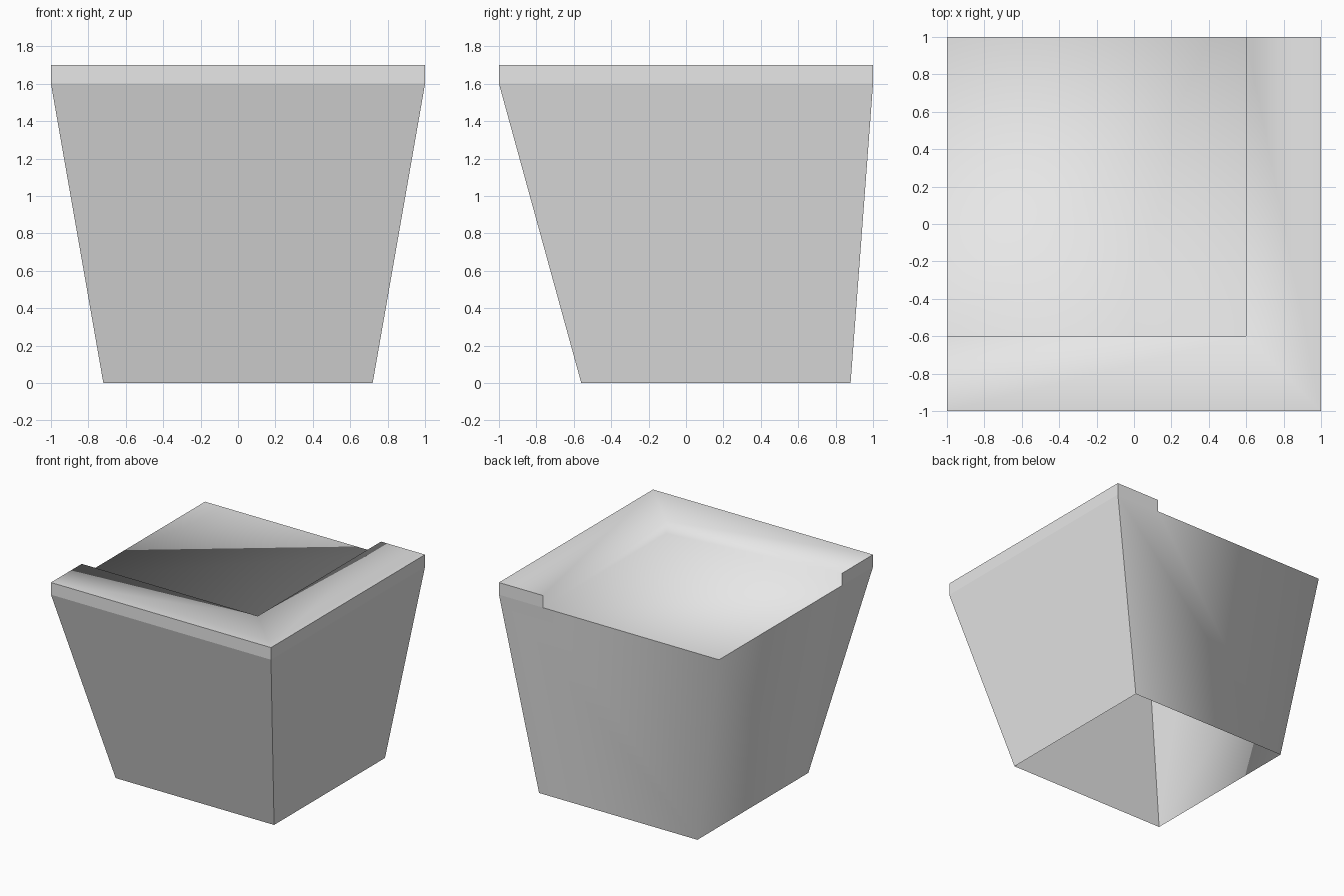
import bpy
import bmesh

cube = bpy.data.objects.get("Cube")
if cube:
    bpy.data.objects.remove(cube, do_unlink=True)

# One plain grey
grey = bpy.data.materials.new("plain_grey")
grey.use_nodes = True
colour = (0.8, 0.8, 0.8, 1)
grey.diffuse_color = colour
grey.node_tree.nodes["Principled BSDF"].inputs["Base Color"].default_value = colour

FLOOR, RIM, STEP = 1.6, 1.7, 0.6

bm = bmesh.new()
points = {}


def v(x, y, z):
    """Shared vertex at a position."""
    if (x, y, z) not in points:
        points[x, y, z] = bm.verts.new((x, y, z))
    return points[x, y, z]


def face(*corners):
    f = bm.faces.new([v(*c) for c in corners])
    f.smooth = True
    return f


def at(z, *plan):
    """Corners of a plan outline lifted to one height."""
    return [(x, y, z) for x, y in plan]


# Tapered walls, open underneath
base = at(0, (-0.72, -0.56), (0.72, -0.56), (0.72, 0.88), (-0.72, 0.88))
front_left, front_right, back_right, back_left = at(FLOOR, (-1, -1), (1, -1), (1, 1), (-1, 1))
step_back, step_in, step_side = at(FLOOR, (STEP, 1), (STEP, -STEP), (-1, -STEP))
face(base[0], base[1], front_right, front_left)
face(base[1], base[2], back_right, front_right)
back_wall = face(base[2], base[3], back_left, step_back, back_right)
side_wall = face(base[3], base[0], front_left, step_side, back_left)


def up(p):
    return (p[0], p[1], RIM)


def band(a, b):
    """Upright strip between the floor level and the rim level."""
    return face(a, b, up(b), up(a))


# Upright outer band of the raised corner rim, with its two ends
for a, b in ((front_left, front_right), (front_right, back_right),
             (back_right, step_back), (step_side, front_left)):
    band(a, b)

# Recessed floor, inner step and rim top, shaded as one soft surface
top_faces = [
    face(step_side, step_in, step_back, back_left),
    band(step_back, step_in),
    band(step_in, step_side),
    face(up(front_left), up(front_right), up(step_in), up(step_side)),
    face(up(front_right), up(back_right), up(step_back), up(step_in)),
]

# Keep every edge crisp except inside the top and at the rounded-looking corner
soft_groups = (set(top_faces), {back_wall, side_wall})
bmesh.ops.recalc_face_normals(bm, faces=bm.faces[:])
for e in bm.edges:
    e.smooth = any(set(e.link_faces) <= group for group in soft_groups)

mesh = bpy.data.meshes.new("tapered_block")
bm.to_mesh(mesh)
bm.free()
mesh.materials.append(grey)
block = bpy.data.objects.new("tapered_block", mesh)
bpy.context.collection.objects.link(block)
